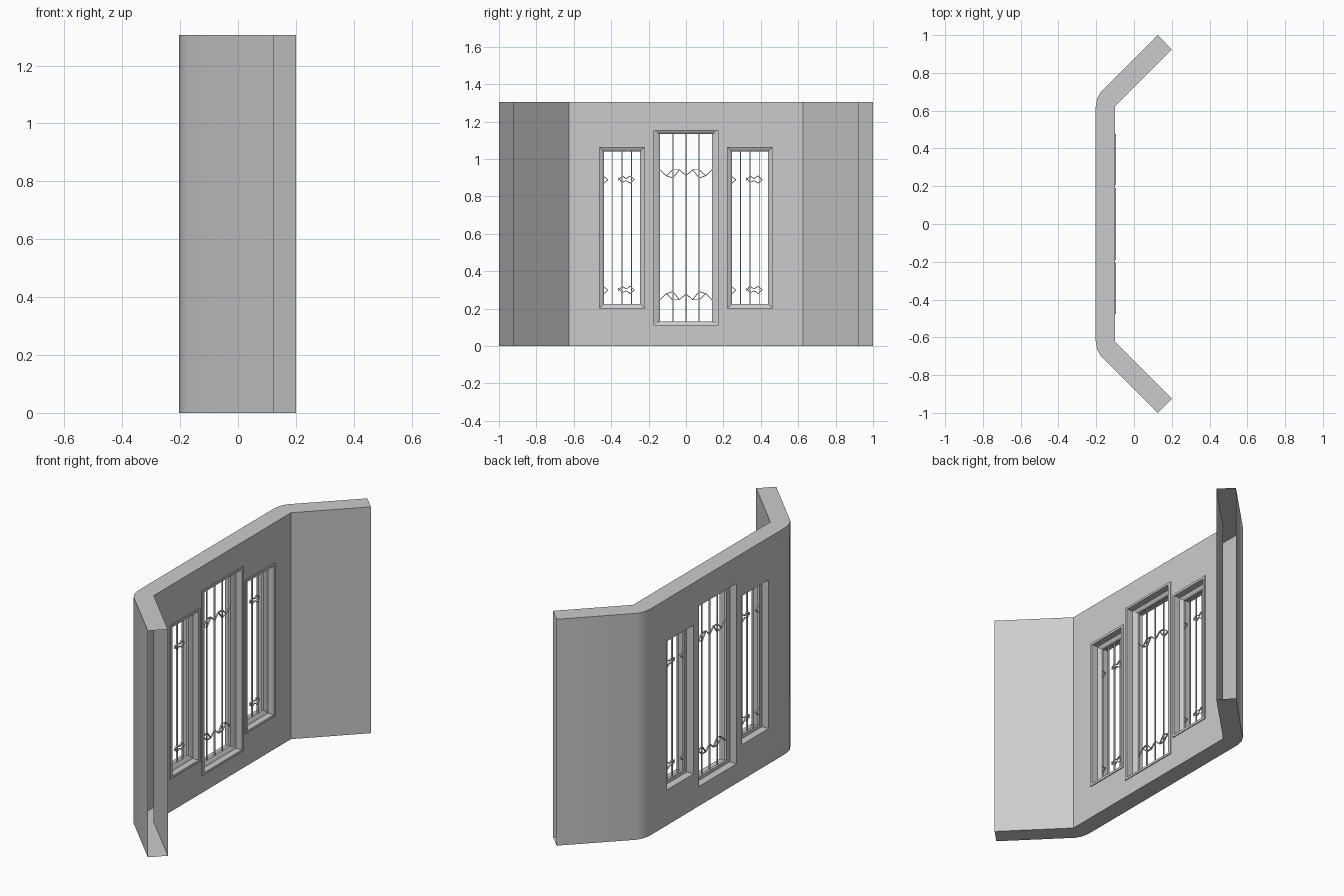
import bpy, bmesh, math
from mathutils import Matrix, Vector

if "Cube" in bpy.data.objects:
    bpy.data.objects.remove(bpy.data.objects["Cube"])

HEIGHT = 1.305
# name, centre y, half width, bottom z, top z, frame inset in y and z
WINDOWS = [
    ("centre", 0.0, 0.190, 0.10, 1.165, 0.050, 0.032),
    ("left", -0.342, 0.135, 0.19, 1.075, 0.038, 0.035),
    ("right", 0.342, 0.135, 0.19, 1.075, 0.038, 0.035),
]
HOLE = 0.4       # fraction of the inset where the wall opening sits
BAR_X = -0.15


def make_object(name, bm):
    bmesh.ops.recalc_face_normals(bm, faces=bm.faces[:])
    mesh = bpy.data.meshes.new(name)
    bm.to_mesh(mesh)
    bm.free()
    ob = bpy.data.objects.new(name, mesh)
    bpy.context.collection.objects.link(ob)
    return ob


def activate(ob):
    bpy.ops.object.select_all(action='DESELECT')
    ob.select_set(True)
    bpy.context.view_layer.objects.active = ob


# bay wall: half plan mirrored in y, then extruded upward
outer = [(0.125, 1.0), (-0.175, 0.70), (-0.195, 0.665), (-0.203, 0.62)]
inner = [(-0.10, 0.625), (0.20, 0.925)]
plan = outer + [(x, -y) for x, y in reversed(outer)]
plan += [(x, -y) for x, y in reversed(inner)] + inner
bm = bmesh.new()
base = bm.faces.new([bm.verts.new((x, y, 0)) for x, y in plan])
top = bmesh.ops.extrude_face_region(bm, geom=[base])
bmesh.ops.translate(bm, vec=(0, 0, HEIGHT),
                    verts=[g for g in top["geom"] if isinstance(g, bmesh.types.BMVert)])
if not any(f.normal.z < -0.9 for f in bm.faces) and len(bm.faces) < len(plan) + 2:
    bm.faces.new([v for v in bm.verts if v.co.z < 0.01])
wall = make_object("bay_wall", bm)

# window openings
bm = bmesh.new()
for _, cy, hw, z0, z1, iy, iz in WINDOWS:
    size = (0.3, 2 * (hw - HOLE * iy), z1 - z0 - 2 * HOLE * iz)
    bmesh.ops.create_cube(bm, size=1, matrix=Matrix.Translation((-0.15, cy, (z0 + z1) / 2))
                          @ Matrix.Diagonal((*size, 1)))
cutter = make_object("opening_cutter", bm)
cutter.hide_render = True
mod = wall.modifiers.new("openings", 'BOOLEAN')
mod.object = cutter
mod.operation = 'DIFFERENCE'
mod.solver = 'EXACT'
activate(wall)
bpy.ops.object.modifier_apply(modifier=mod.name)
bpy.data.objects.remove(cutter, do_unlink=True)

# the wing ends are open
bm = bmesh.new()
bm.from_mesh(wall.data)
ends = [f for f in bm.faces if abs(f.normal.z) < 0.1
        and all(v.co.x > 0.1 for v in f.verts)]
bmesh.ops.delete(bm, geom=ends, context='FACES_ONLY')
bm.to_mesh(wall.data)
bm.free()
activate(wall)
bpy.ops.object.shade_smooth_by_angle(angle=math.radians(30))

# mitred frames: section (inset fraction, x) swept round each rectangle
SECTION = [(0, -0.102), (0, -0.095), (HOLE, -0.095), (HOLE, -0.132),
           (0.75, -0.138), (1, -0.145), (1, -0.16), (HOLE, -0.16), (HOLE, -0.102)]


def window_frame(name, cy, hw, z0, z1, iy, iz):
    bm = bmesh.new()
    rings = []
    for t, x in SECTION:
        a, b, c = hw - t * iy, z0 + t * iz, z1 - t * iz
        rings.append([bm.verts.new((x, cy + s * a, z))
                      for s, z in ((-1, b), (1, b), (1, c), (-1, c))])
    for r, q in zip(rings, rings[1:] + rings[:1]):
        for i in range(4):
            j = (i + 1) % 4
            bm.faces.new((r[i], r[j], q[j], q[i]))
    make_object(name + "_window_frame", bm)


# lead bars: a thin box between two (y, z) points
def bar(bm, p, q):
    a, b = Vector((BAR_X, *p)), Vector((BAR_X, *q))
    d = b - a
    rot = Matrix.Rotation(-math.atan2(d.y, d.z), 4, 'X')
    bmesh.ops.create_cube(bm, size=1, matrix=Matrix.Translation((a + b) / 2) @ rot
                          @ Matrix.Diagonal((0.008, 0.004, d.length, 1)))


def path(bm, pts):
    for p, q in zip(pts, pts[1:]):
        bar(bm, p, q)


def lattice(name, cy, hw, z0, z1, iy, iz):
    bm = bmesh.new()
    w, lo, hi = hw - iy, z0 + iz, z1 - iz
    if name == "centre":
        n, levels = 0.07, (0.28, 0.91)
        bar(bm, (cy, lo), (cy, levels[0]))
        bar(bm, (cy, levels[0]), (cy, levels[1]))
        bar(bm, (cy, levels[1]), (cy, hi))
        for s in (-1, 1):
            bar(bm, (s * n, lo), (s * n, hi))
            for z in levels:
                k = 0.033 if z > 0.6 else -0.033
                path(bm, [(0, z), (s * n / 2, z + k), (s * n, z + 2 * k - k),
                          (s * 1.5 * n, z), (s * w, z + k)])
                path(bm, [(s * n / 2, z + k), (s * n, z - k / 3), (s * 1.5 * n, z)])
    else:
        for off in (-0.05, 0, 0.05):
            bar(bm, (cy + off, lo), (cy + off, hi))
        c, r = cy + 0.022, 0.043
        for z in (0.30, 0.89):
            path(bm, [(c - r, z + 0.01), (c - r / 2, z - 0.015), (c, z - 0.015 + 0.01),
                      (c + r / 2, z - 0.02), (c + r, z)])
            path(bm, [(c - r, z - 0.005), (c - r / 2, z + 0.02), (c, z + 0.005),
                      (c + r / 2, z + 0.02), (c + r, z)])
            path(bm, [(cy - w, z + 0.015), (cy - w + 0.022, z), (cy - w, z - 0.02)])
    make_object(name + "_window_bars", bm)


for win in WINDOWS:
    window_frame(*win)
    lattice(*win)
